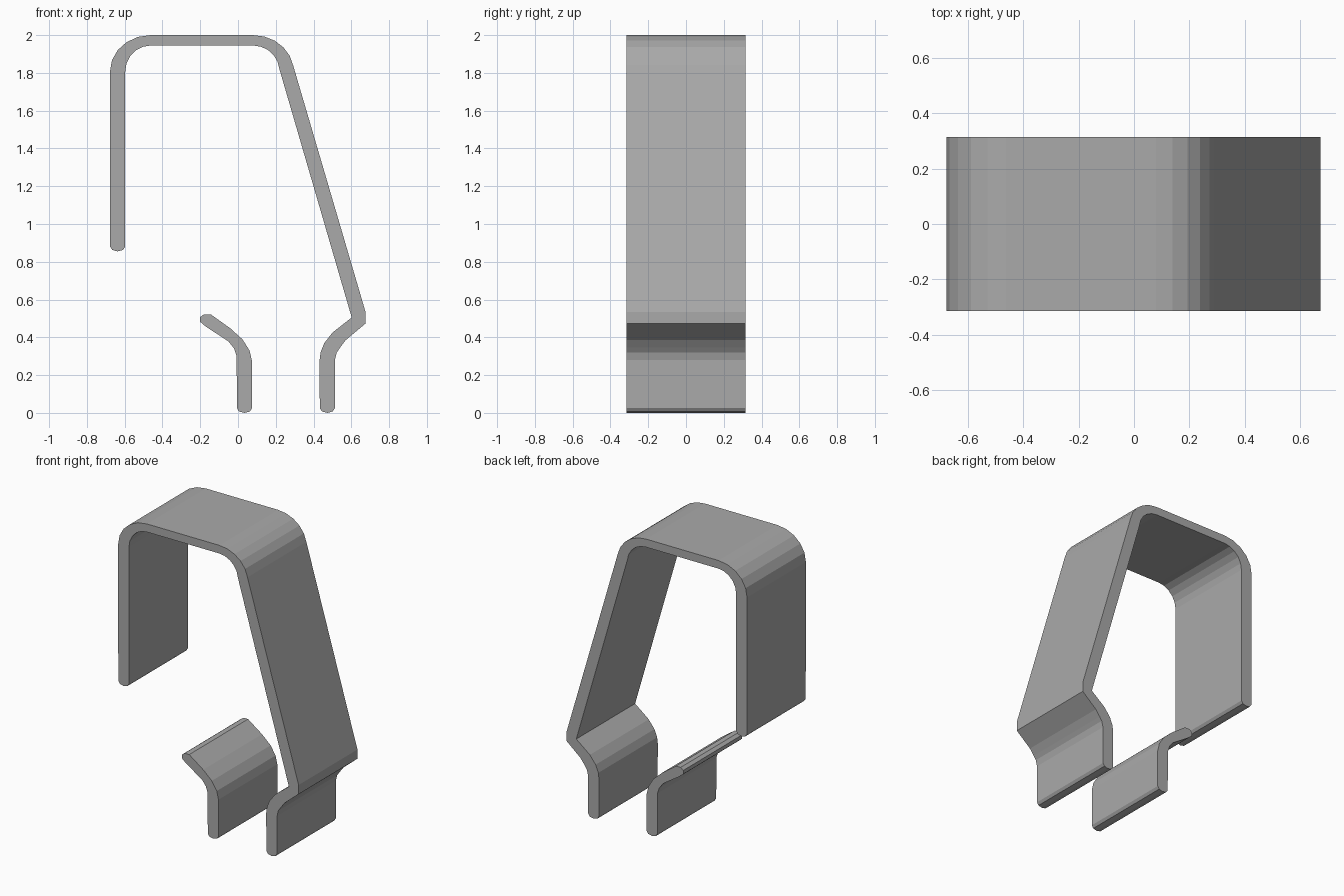
import bpy, bmesh
from math import sin, cos, radians

cube = bpy.data.objects.get("Cube")
if cube:
    bpy.data.objects.remove(cube, do_unlink=True)

DEPTH = 0.63

grey = bpy.data.materials.new("plain grey")
grey.use_nodes = True
colour = (0.40, 0.40, 0.40, 1)
grey.diffuse_color = colour
grey.node_tree.nodes["Principled BSDF"].inputs["Base Color"].default_value = colour


def arc(cx, cz, rx, rz, start, end, steps):
    """Points along an elliptical bend."""
    angles = [radians(start + (end - start) * i / steps) for i in range(steps + 1)]
    return [(cx + rx * cos(a), cz + rz * sin(a)) for a in angles]


def round_tip(cx, z):
    """Blunt rounded lower end of a strip, from right to left."""
    return arc(cx, z, 0.04, 0.025, 0, -180, 4)


def extrude_profile(name, outline):
    """Extrude an xz outline through the depth of the clip."""
    bm = bmesh.new()
    face = bm.faces.new([bm.verts.new((x, -DEPTH / 2, z)) for x, z in outline])
    result = bmesh.ops.extrude_face_region(bm, geom=[face])
    moved = [v for v in result["geom"] if isinstance(v, bmesh.types.BMVert)]
    bmesh.ops.translate(bm, verts=moved, vec=(0, DEPTH, 0))
    bmesh.ops.recalc_face_normals(bm, faces=bm.faces)
    mesh = bpy.data.meshes.new(name)
    bm.to_mesh(mesh)
    bm.free()
    mesh.materials.append(grey)
    obj = bpy.data.objects.new(name, mesh)
    bpy.context.collection.objects.link(obj)
    return obj


# Long bent strip: hook arm, flat top, sloping arm and lower jaw
outer = (arc(-0.463, 1.807, 0.215, 0.193, 180, 90, 5)
         + arc(0.08, 1.807, 0.215, 0.193, 90, 10, 5)
         + [(0.675, 0.535), (0.675, 0.473), (0.57, 0.385),
            (0.54, 0.345), (0.523, 0.32), (0.513, 0.28)])
inner = ([(0.432, 0.28), (0.437, 0.32), (0.457, 0.37), (0.50, 0.425), (0.602, 0.505)]
         + arc(0.08, 1.807, 0.14, 0.138, 5, 90, 5)
         + arc(-0.463, 1.807, 0.134, 0.138, 90, 180, 5))
extrude_profile("clip_body", outer + round_tip(0.473, 0.025) + inner
                + round_tip(-0.637, 0.88))

# Short curved strip: the opposing jaw with a flared lip
lip = [(-0.20, 0.482), (-0.20, 0.507), (-0.18, 0.522), (-0.145, 0.522)]
upper = [(-0.04, 0.447), (0.024, 0.389), (0.061, 0.33), (0.074, 0.275)]
lower = [(-0.007, 0.30), (-0.021, 0.341), (-0.05, 0.378), (-0.172, 0.458)]
extrude_profile("opposing_jaw", lip + upper + round_tip(0.034, 0.025) + lower)
